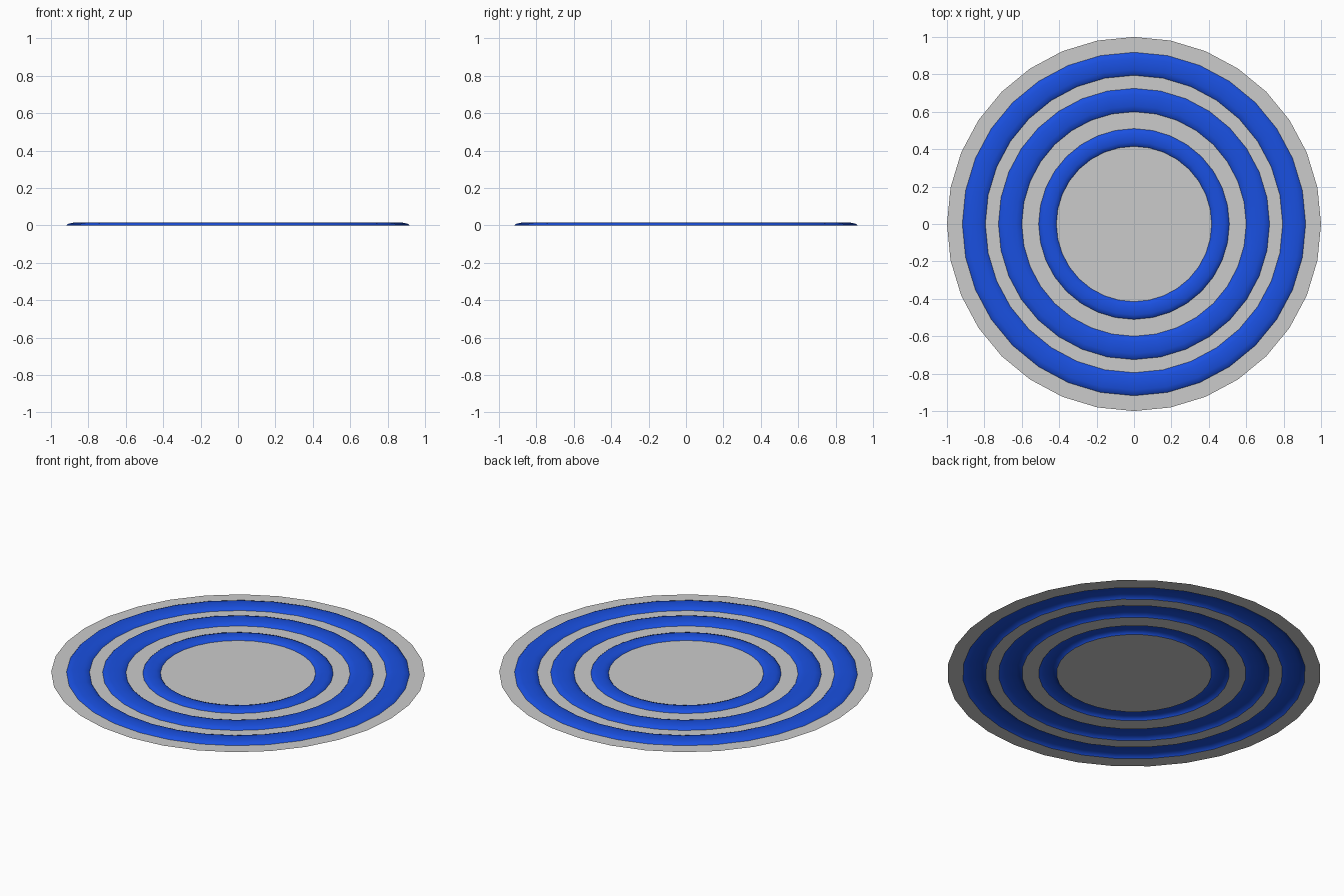
import bpy, bmesh, math

if "Cube" in bpy.data.objects:
    bpy.data.objects.remove(bpy.data.objects["Cube"])

SEG = 32
HEIGHT = 0.016

blue = bpy.data.materials.new("blue")
blue.diffuse_color = (0.01, 0.08, 0.75, 1)
blue.use_nodes = True
blue.node_tree.nodes["Principled BSDF"].inputs["Base Color"].default_value = blue.diffuse_color


def lathe(name, profile, mat=None):
    """Revolve a (radius, z) profile, inner to outer; radius 0 closes to a disc."""
    bm = bmesh.new()
    rows = [[bm.verts.new((r * math.cos(2 * math.pi * i / SEG),
                           r * math.sin(2 * math.pi * i / SEG), z))
             for i in range(SEG)] for r, z in profile]
    if len(rows) == 1:
        bm.faces.new(rows[0])
    for a, b in zip(rows, rows[1:]):
        for i in range(SEG):
            j = (i + 1) % SEG
            f = bm.faces.new((a[i], b[i], b[j], a[j]))
            f.smooth = mat is not None
    me = bpy.data.meshes.new(name)
    bm.to_mesh(me)
    bm.free()
    if mat:
        me.materials.append(mat)
    ob = bpy.data.objects.new(name, me)
    bpy.context.collection.objects.link(ob)
    return ob


def ridge(r0, r1, steps=6):
    """Low rounded hump between two radii."""
    mid, half = (r0 + r1) / 2, (r1 - r0) / 2
    return [(mid - half * math.cos(math.pi * k / steps),
             HEIGHT * math.sin(math.pi * k / steps)) for k in range(steps + 1)]


# raised blue rings
rings = [("inner_ring", 0.415, 0.51), ("middle_ring", 0.60, 0.725), ("outer_ring", 0.795, 0.918)]
for name, r0, r1 in rings:
    lathe(name, ridge(r0, r1), blue)

# flat grey parts between the rings
lathe("centre_disc", [(0.415, 0)])
lathe("inner_band", [(0.51, 0), (0.60, 0)])
lathe("middle_band", [(0.725, 0), (0.795, 0)])
lathe("outer_rim", [(0.918, 0), (1.0, 0)])
